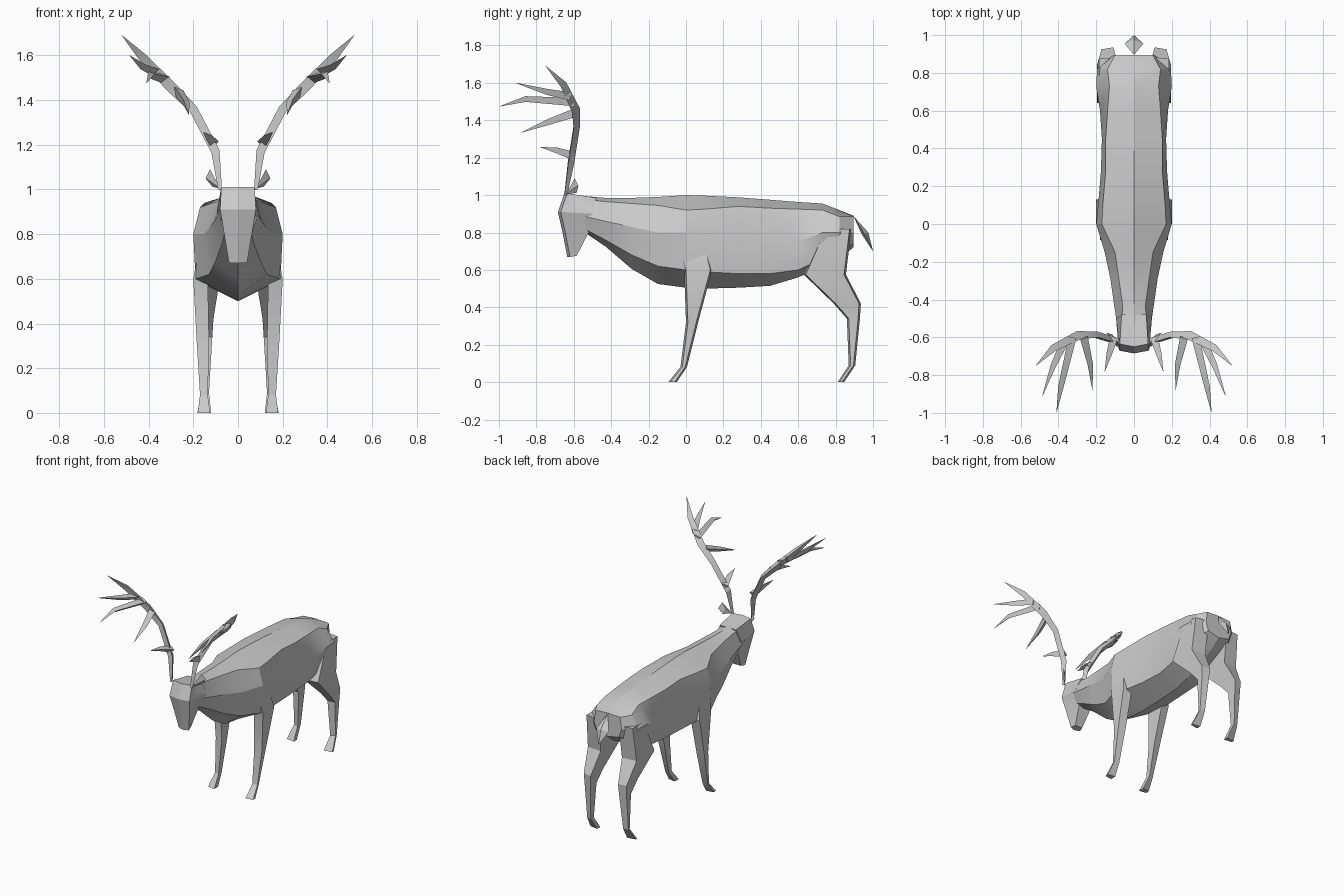
import bpy
import bmesh
import math
from mathutils import Vector

cube = bpy.data.objects.get("Cube")
if cube:
    bpy.data.objects.remove(cube, do_unlink=True)

# Single material
GREY = (0.6, 0.6, 0.6, 1.0)
grey_mat = bpy.data.materials.new("light_grey")
grey_mat.use_nodes = True
grey_mat.diffuse_color = GREY
grey_mat.node_tree.nodes["Principled BSDF"].inputs["Base Color"].default_value = GREY


def finish(name, bm, mirror=False):
    """Turn a bmesh into a shaded object, optionally mirrored across x."""
    bmesh.ops.recalc_face_normals(bm, faces=bm.faces)
    mesh = bpy.data.meshes.new(name)
    bm.to_mesh(mesh)
    bm.free()
    mesh.materials.append(grey_mat)
    obj = bpy.data.objects.new(name, mesh)
    bpy.context.collection.objects.link(obj)
    bpy.ops.object.select_all(action="DESELECT")
    obj.select_set(True)
    bpy.context.view_layer.objects.active = obj
    bpy.ops.object.shade_smooth_by_angle(angle=math.radians(20))
    if mirror:
        obj.modifiers.new("mirror", "MIRROR").use_mirror_merge = False
    return obj


def add_loft(bm, rings):
    """Skin a list of equal-length point rings and cap both ends."""
    rows = [[bm.verts.new(p) for p in ring] for ring in rings]
    for a, b in zip(rows, rows[1:]):
        for i in range(len(a)):
            j = (i + 1) % len(a)
            bm.faces.new((a[i], a[j], b[j], b[i]))
    bm.faces.new(rows[0])
    bm.faces.new(rows[-1])


def loft(name, rings, mirror=False):
    bm = bmesh.new()
    add_loft(bm, rings)
    return finish(name, bm, mirror)


def symmetric_ring(half):
    """Close a half outline (first and last points on the centre line)."""
    return half + [(-x, y, z) for x, y, z in reversed(half[1:-1])]


# Body and neck: y, top z, bottom z, then (x, z) of back edge, flank and belly edge
body_sections = [
    (-.60, 1.0, .84, (.072, .985), (.08, .90), (.05, .85)),
    (-.43, .985, .725, (.06, .965), (.105, .86), (.07, .76)),
    (-.29, .985, .605, (.08, .955), (.125, .83), (.10, .68)),
    (-.15, .99, .525, (.10, .945), (.155, .80), (.13, .62)),
    (0, 1.0, .505, (.17, .92), (.20, .80), (.19, .60)),
    (.10, .997, .50, (.165, .925), (.19, .80), (.18, .59)),
    (.28, .988, .505, (.15, .94), (.175, .78), (.16, .58)),
    (.45, .975, .515, (.15, .93), (.17, .75), (.15, .58)),
    (.60, .963, .56, (.14, .925), (.18, .75), (.16, .60)),
    (.73, .955, .62, (.13, .92), (.20, .80), (.17, .66)),
    (.82, .92, .66, (.14, .885), (.195, .80), (.15, .70)),
    (.895, .89, .72, (.10, .885), (.11, .80), (.09, .74)),
]
loft("body", [
    symmetric_ring([(0, y, top)] + [(x, y, z) for x, z in edges] + [(0, y, bottom)])
    for y, top, bottom, *edges in body_sections
])

# Head: front z, back z, front y, front half width, back y, back half width
head_sections = [
    (.67, .675, -.635, .04, -.585, .03),
    (.80, .80, -.66, .062, -.52, .05),
    (.91, .90, -.685, .08, -.50, .095),
    (1.01, .985, -.65, .075, -.48, .065),
]
loft("head", [
    symmetric_ring([(0, yf, zf), (xf, yf + .015, zf), (xb, yb, zb), (0, yb, zb)])
    for zf, zb, yf, xf, yb, xb in head_sections
])


def leg(name, sections):
    """Box-section leg from (z, front y, back y, inner x, outer x) rows."""
    loft(name, [
        [(xi, yf, z), (xo, yf + .01, z), (xo, yb - .01, z), (xi, yb, z)]
        for z, yf, yb, xi, xo in sections
    ], mirror=True)


# Legs
leg("front_leg", [
    (.68, -.03, .12, .14, .185),
    (.60, -.01, .14, .135, .20),
    (.32, 0, .065, .13, .185),
    (.08, -.03, .005, .135, .17),
    (0, -.095, -.05, .125, .18),
])
leg("hind_leg", [
    (.82, .74, .885, .08, .185),
    (.575, .63, .855, .085, .195),
    (.42, .79, .935, .11, .172),
    (.34, .86, .93, .115, .168),
    (.09, .87, .905, .13, .165),
    (0, .81, .845, .12, .182),
])


def hull(name, points, mirror=False):
    bm = bmesh.new()
    for p in points:
        bm.verts.new(p)
    bmesh.ops.convex_hull(bm, input=bm.verts)
    finish(name, bm, mirror)


# Tail and ears
hull("tail", [(0, .895, .888), (.05, .955, .79), (-.05, .955, .79),
              (0, .975, .80), (0, .94, .79), (0, 1.0, .70)])
hull("ear", [(.08, -.64, 1.005), (.105, -.60, 1.05), (.125, -.595, 1.09),
             (.145, -.575, 1.05), (.115, -.585, 1.012), (.115, -.61, 1.03)], mirror=True)


def add_branch(bm, path, radii):
    """Tapered three-sided tube along a path."""
    pts = [Vector(p) for p in path]
    rings = []
    for i, (p, r) in enumerate(zip(pts, radii)):
        along = (pts[min(i + 1, len(pts) - 1)] - pts[max(i - 1, 0)]).normalized()
        u = along.cross(Vector((1, 0, -.8))).normalized()
        v = along.cross(u)
        rings.append([p + r * (math.cos(a) * u + math.sin(a) * v)
                      for a in (math.tau * k / 3 for k in range(3))])
    add_loft(bm, rings)


# Antlers: main beam and four tines
antler = bmesh.new()
add_branch(antler, [(.08, -.645, 1.0), (.10, -.62, 1.17), (.20, -.59, 1.36),
                    (.30, -.595, 1.46), (.43, -.66, 1.595), (.52, -.75, 1.69)],
           [.01, .022, .022, .028, .022, .001])
tines = [
    [(.11, -.60, 1.21), (.135, -.69, 1.24), (.155, -.78, 1.257)],
    [(.27, -.60, 1.44), (.235, -.74, 1.39), (.22, -.88, 1.335)],
    [(.33, -.60, 1.50), (.39, -.86, 1.515), (.41, -.995, 1.475)],
    [(.37, -.62, 1.53), (.43, -.75, 1.555), (.485, -.91, 1.60)],
]
for tine in tines:
    add_branch(antler, tine, [.026, .018, .001])
finish("antler", antler, mirror=True)
